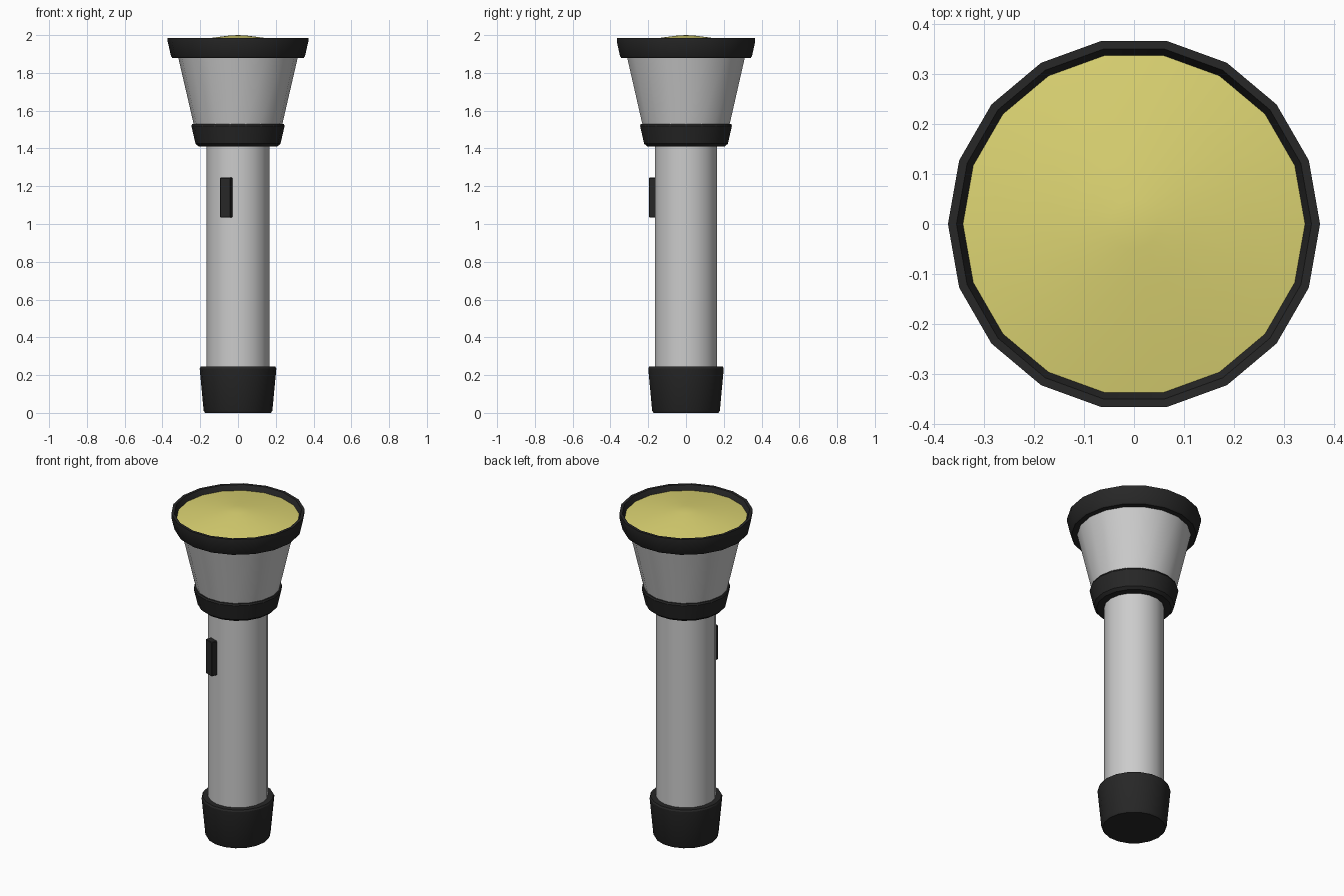
import bpy, bmesh
from math import cos, sin, radians, tau
from mathutils import Matrix

if "Cube" in bpy.data.objects:
    bpy.data.objects.remove(bpy.data.objects["Cube"])

SIDES = 18


def material(name, rgb):
    m = bpy.data.materials.new(name)
    m.diffuse_color = (*rgb, 1)
    m.use_nodes = True
    m.node_tree.nodes["Principled BSDF"].inputs["Base Color"].default_value = m.diffuse_color
    return m


BLACK = material("black_rubber", (0.02, 0.02, 0.02))
YELLOW = material("yellow_lens", (0.72, 0.66, 0.17))


def finish(name, bm, mat):
    me = bpy.data.meshes.new(name)
    bm.to_mesh(me)
    bm.free()
    ob = bpy.data.objects.new(name, me)
    bpy.context.collection.objects.link(ob)
    if mat:
        me.materials.append(mat)
    bpy.ops.object.select_all(action='DESELECT')
    ob.select_set(True)
    bpy.context.view_layer.objects.active = ob
    bpy.ops.object.shade_smooth_by_angle(angle=radians(30))
    return ob


def lathe(name, profile, mat=None):
    """Spin (radius, z) points, listed up the outside, around the z axis."""
    bm = bmesh.new()
    rings = []
    for r, z in profile:
        n = SIDES if r > 0 else 1
        rings.append([bm.verts.new((r * cos(tau * i / SIDES), r * sin(tau * i / SIDES), z))
                      for i in range(n)])
    for a, b in zip(rings, rings[1:]):
        for i in range(SIDES):
            j = (i + 1) % SIDES
            quad = [a[i % len(a)], a[j % len(a)], b[j % len(b)], b[i % len(b)]]
            bm.faces.new(list(dict.fromkeys(quad)))
    return finish(name, bm, mat)


# Rubber end cap
lathe("end_cap", [(0, 0), (0.175, 0), (0.182, 0.012), (0.203, 0.235),
                  (0.198, 0.245), (0.167, 0.245)], BLACK)

# Metal handle and flared head
lathe("handle", [(0.167, 0.245), (0.167, 1.41)])
lathe("head", [(0.235, 1.53), (0.316, 1.88)])

# Collar between handle and head
lathe("collar", [(0.167, 1.41), (0.208, 1.41), (0.225, 1.425), (0.247, 1.52),
                 (0.243, 1.53), (0.235, 1.53)], BLACK)

# Rim around the lens
lathe("lens_rim", [(0.316, 1.88), (0.348, 1.88), (0.355, 1.89), (0.372, 1.965),
                   (0.372, 1.985), (0.355, 1.985), (0.342, 1.955)], BLACK)

# Shallow domed lens
lathe("lens", [(0.342, 1.955), (0.23, 1.974), (0.12, 1.988), (0.05, 1.997), (0, 2.0)], YELLOW)

# Switch, raised from the facet 20 degrees left of the front
bm = bmesh.new()
bmesh.ops.create_cube(bm, size=1, matrix=Matrix.Rotation(radians(-20), 4, 'Z')
                      @ Matrix.Translation((0, -0.179, 1.14))
                      @ Matrix.Diagonal((0.058, 0.04, 0.21, 1)))
bmesh.ops.bevel(bm, geom=bm.edges[:], offset=0.003, segments=1, affect='EDGES')
finish("switch", bm, BLACK)
